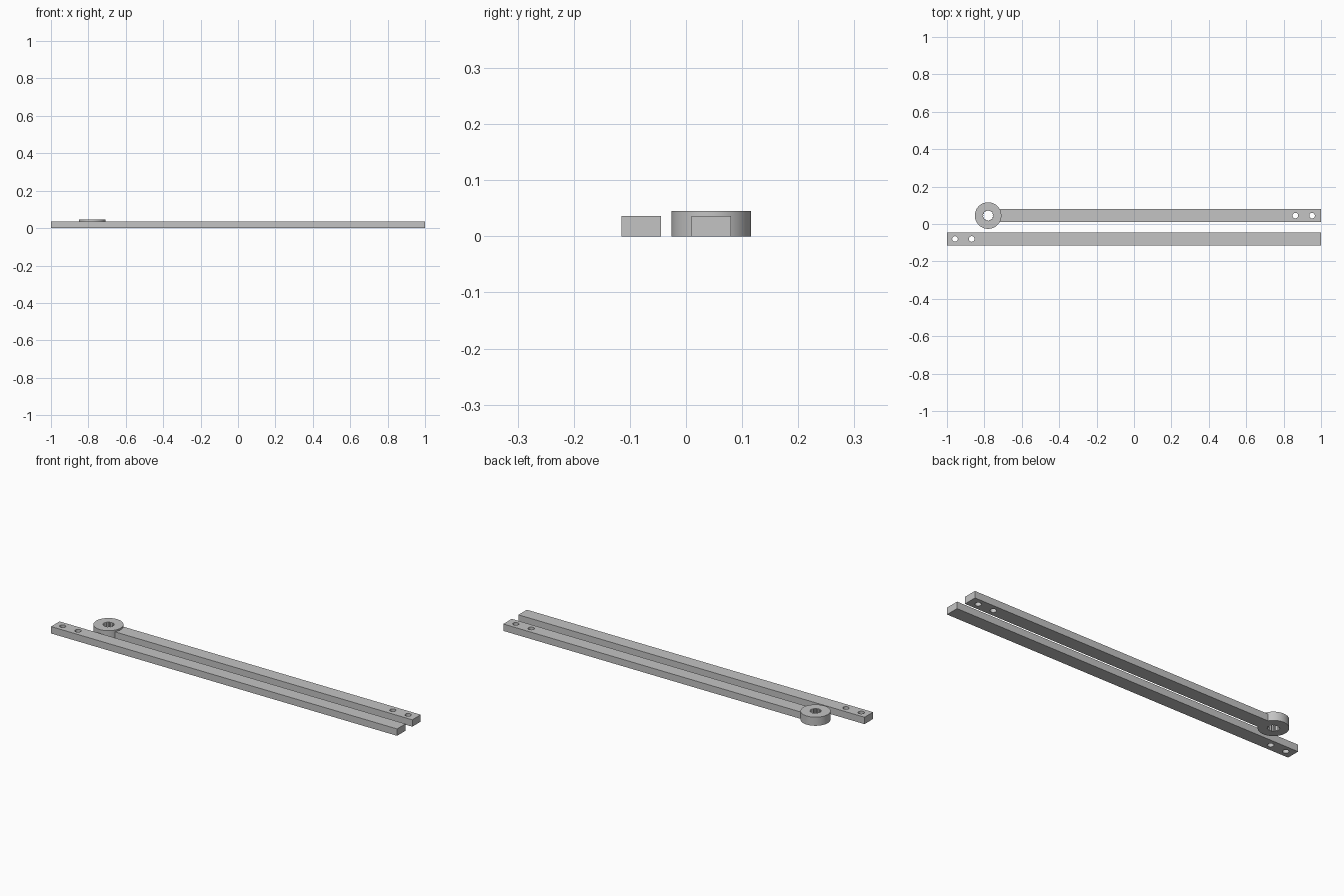
import bpy, bmesh, math

if "Cube" in bpy.data.objects:
    bpy.data.objects.remove(bpy.data.objects["Cube"])

grey = bpy.data.materials.new("light grey")
grey.diffuse_color = (0.55, 0.55, 0.55, 1)
grey.use_nodes = True
grey.node_tree.nodes["Principled BSDF"].inputs["Base Color"].default_value = grey.diffuse_color


def circle(cx, cy, r, n):
    return [(cx + r * math.cos(2 * math.pi * i / n),
             cy + r * math.sin(2 * math.pi * i / n)) for i in range(n)]


def plate(name, loops, height):
    """Extrude an outline with holes from z = 0 up to height."""
    cu = bpy.data.curves.new(name + "_outline", 'CURVE')
    cu.dimensions = '2D'
    cu.fill_mode = 'BOTH'
    cu.extrude = height / 2
    for pts in loops:
        sp = cu.splines.new('POLY')
        sp.points.add(len(pts) - 1)
        for p, (x, y) in zip(sp.points, pts):
            p.co = (x, y, 0, 1)
        sp.use_cyclic_u = True
    tmp = bpy.data.objects.new(name + "_tmp", cu)
    bpy.context.collection.objects.link(tmp)
    dg = bpy.context.evaluated_depsgraph_get()
    me = bpy.data.meshes.new_from_object(tmp.evaluated_get(dg))
    bpy.data.objects.remove(tmp)
    bpy.data.curves.remove(cu)

    bm = bmesh.new()
    bm.from_mesh(me)
    bmesh.ops.remove_doubles(bm, verts=bm.verts, dist=1e-5)
    bmesh.ops.translate(bm, verts=bm.verts, vec=(0, 0, height / 2))
    bmesh.ops.recalc_face_normals(bm, faces=bm.faces)
    for f in bm.faces:
        f.smooth = True
        f.material_index = 0
    bm.to_mesh(me)
    bm.free()
    me.set_sharp_from_angle(angle=math.radians(30))
    me.materials.clear()
    me.materials.append(grey)
    ob = bpy.data.objects.new(name, me)
    bpy.context.collection.objects.link(ob)
    return ob


HALF, BAR_H = 0.035, 0.036          # bar half width and height
HUB_X, HUB_Y, HUB_R, HUB_H = -0.78, 0.045, 0.071, 0.045
HOLE_R = 0.015

# front bar with two screw holes at its left end
y = -0.08
plate("front_bar",
      [[(-1, y - HALF), (1, y - HALF), (1, y + HALF), (-1, y + HALF)],
       circle(-0.957, y, HOLE_R, 32), circle(-0.868, y, HOLE_R, 32)], BAR_H)

# rear bar, its left end curved to meet the hub, screw holes at the right
a = math.asin(HALF / HUB_R)
arc = [(HUB_X + HUB_R * math.cos(t), HUB_Y + HUB_R * math.sin(t))
       for t in (a - 2 * a * i / 10 for i in range(11))]
plate("rear_bar",
      [arc + [(1, HUB_Y - HALF), (1, HUB_Y + HALF)],
       circle(0.863, HUB_Y, HOLE_R, 32), circle(0.952, HUB_Y, HOLE_R, 32)], BAR_H)

# round hub with a toothed bore
teeth = 14
bore = []
for i in range(teeth * 2):
    r = 0.029 if i % 2 else 0.024
    t = math.pi * i / teeth
    bore.append((HUB_X + r * math.cos(t), HUB_Y + r * math.sin(t)))
plate("hub", [circle(HUB_X, HUB_Y, HUB_R, 64), bore], HUB_H)
